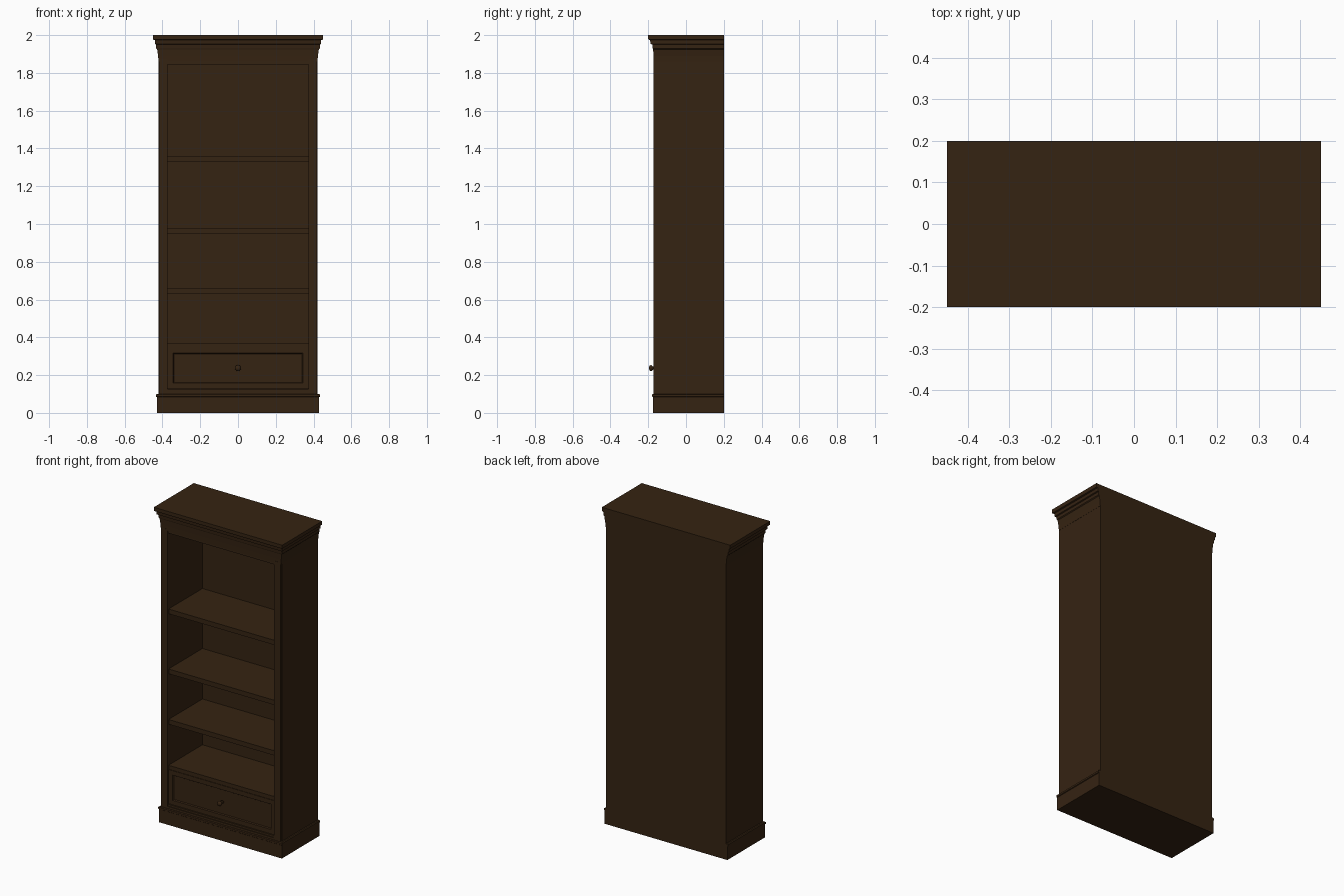
import bpy, bmesh, math

if "Cube" in bpy.data.objects:
    bpy.data.objects.remove(bpy.data.objects["Cube"])

wood = bpy.data.materials.new("dark walnut")
wood.diffuse_color = (0.036, 0.017, 0.006, 1)
wood.use_nodes = True
wood.node_tree.nodes["Principled BSDF"].inputs["Base Color"].default_value = wood.diffuse_color
BACK = 0.2


def finish(name, bm):
    bmesh.ops.recalc_face_normals(bm, faces=bm.faces)
    me = bpy.data.meshes.new(name)
    bm.to_mesh(me)
    bm.free()
    me.materials.append(wood)
    ob = bpy.data.objects.new(name, me)
    bpy.context.collection.objects.link(ob)
    return ob


def box(name, x0, x1, y0, y1, z0, z1):
    bm = bmesh.new()
    bmesh.ops.create_cube(bm, size=1)
    for v in bm.verts:
        v.co = (x0 if v.co.x < 0 else x1, y0 if v.co.y < 0 else y1, z0 if v.co.z < 0 else z1)
    return finish(name, bm)


def moulding(name, profile):
    """Solid with a flush back; profile rows are half width, front y, height."""
    bm = bmesh.new()
    rings = [[bm.verts.new(p) for p in ((-w, y, z), (w, y, z), (w, BACK, z), (-w, BACK, z))]
             for w, y, z in profile]
    for a, b in zip(rings, rings[1:]):
        for i in range(4):
            j = (i + 1) % 4
            bm.faces.new((a[i], a[j], b[j], b[i]))
    bm.faces.new(rings[0][::-1])
    bm.faces.new(rings[-1])
    return finish(name, bm)


# Stepped cornice and plinth
moulding("cornice", [(0.421, -0.171, 1.86), (0.423, -0.172, 1.89), (0.428, -0.174, 1.925),
                     (0.433, -0.176, 1.93), (0.433, -0.178, 1.95), (0.440, -0.188, 1.953),
                     (0.440, -0.190, 1.973), (0.448, -0.198, 1.976), (0.45, -0.2, 1.98),
                     (0.45, -0.2, 2.0)])
moulding("plinth", [(0.43, -0.175, 0), (0.43, -0.175, 0.083), (0.434, -0.179, 0.086),
                    (0.434, -0.179, 0.097), (0.429, -0.174, 0.101)])

# Carcass: sides, stiles, back and top
for side, s in (("left", -1), ("right", 1)):
    a, b = sorted((s * 0.375, s * 0.42))
    box(side + "_side", a, b, -0.16, BACK, 0.09, 1.87)
    a, b = sorted((s * 0.373, s * 0.418))
    box(side + "_stile", a, b, -0.172, -0.155, 0.09, 1.87)
box("back_panel", -0.38, 0.38, 0.18, BACK, 0.09, 1.87)
box("top_rail", -0.38, 0.38, -0.168, -0.145, 1.845, 1.87)

# Shelves, the lowest one covering the drawer
for i, top in enumerate((1.36, 0.98, 0.66, 0.37)):
    box("shelf_%d" % (i + 1), -0.376, 0.376, -0.16, 0.185, top - 0.03, top)

# Drawer compartment with stepped bottom rail
box("bottom_rail", -0.376, 0.376, -0.172, 0.185, 0.09, 0.115)
box("bottom_bead", -0.376, 0.376, -0.168, 0.185, 0.11, 0.127)

# Drawer front with a sunken panel
drawer = box("drawer_front", -0.372, 0.372, -0.163, 0.0, 0.129, 0.345)
bm = bmesh.new()
bm.from_mesh(drawer.data)
front = [f for f in bm.faces if f.normal.y < -0.9]
bmesh.ops.inset_region(bm, faces=front, thickness=0.04, depth=0)
bmesh.ops.inset_region(bm, faces=front, thickness=0.006, depth=-0.007)
bm.to_mesh(drawer.data)
bm.free()

# Round turned knob on the drawer
bm = bmesh.new()
profile = [(0.010, -0.155), (0.007, -0.172), (0.009, -0.176), (0.015, -0.181),
           (0.016, -0.187), (0.012, -0.193), (0.005, -0.196)]
N = 20
rings = [[bm.verts.new((r * math.cos(2 * math.pi * k / N), y, 0.237 + r * math.sin(2 * math.pi * k / N)))
          for k in range(N)] for r, y in profile]
for a, b in zip(rings, rings[1:]):
    for i in range(N):
        j = (i + 1) % N
        bm.faces.new((a[i], a[j], b[j], b[i]))
bm.faces.new(rings[0])
bm.faces.new(rings[-1])
knob = finish("drawer_knob", bm)
for p in knob.data.polygons:
    p.use_smooth = True
